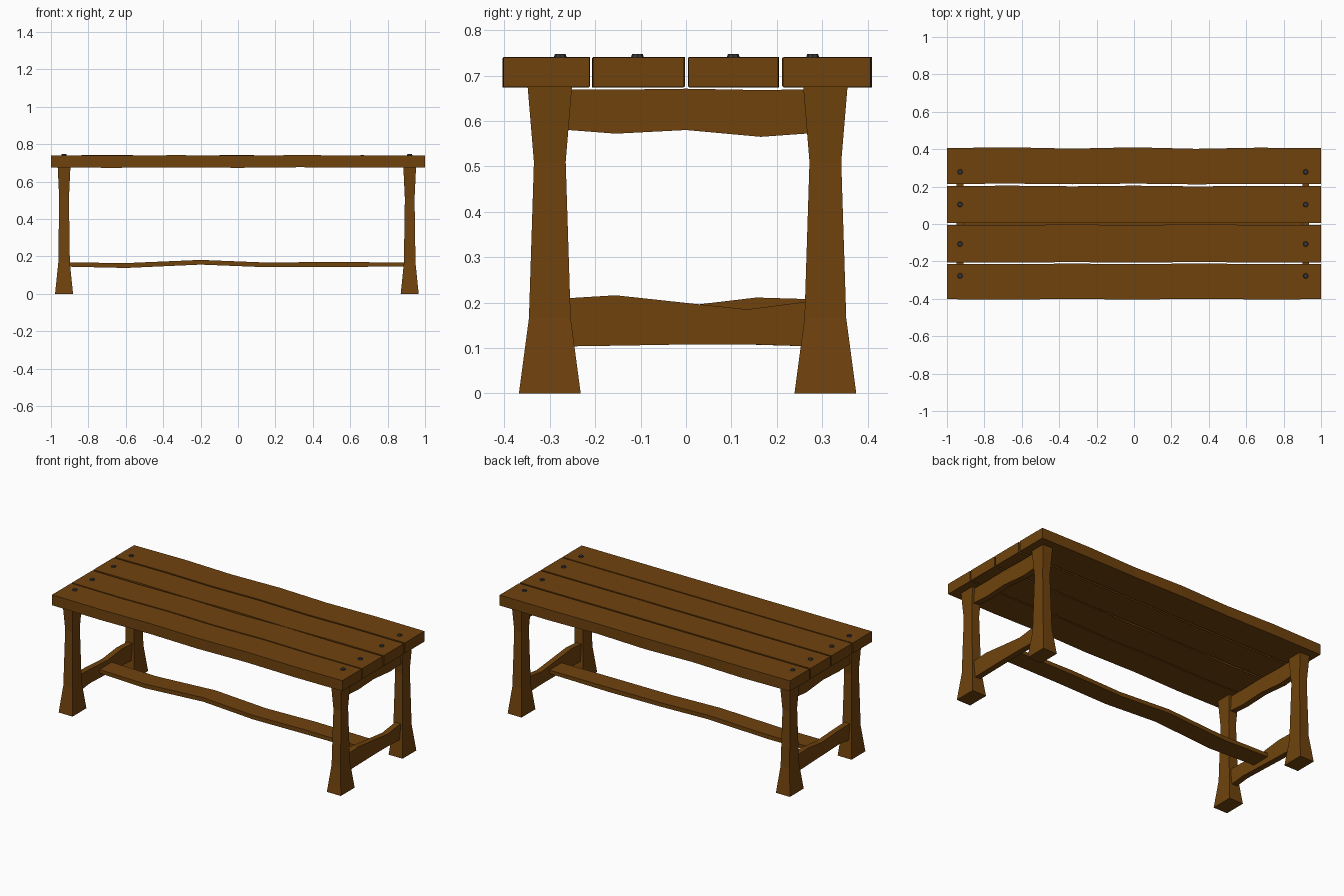
import bpy, bmesh
from mathutils import Vector

if "Cube" in bpy.data.objects:
    bpy.data.objects.remove(bpy.data.objects["Cube"])


def material(name, rgb):
    m = bpy.data.materials.new(name)
    m.diffuse_color = (*rgb, 1)
    m.use_nodes = True
    m.node_tree.nodes["Principled BSDF"].inputs["Base Color"].default_value = m.diffuse_color
    return m


wood = material("brown_wood", (0.16, 0.055, 0.004))
iron = material("dark_iron", (0.035, 0.037, 0.042))


def loft(name, rings, mat):
    """Flat-faced solid through a series of matching cross-sections."""
    bm = bmesh.new()
    loops = [[bm.verts.new(Vector(p)) for p in ring] for ring in rings]
    n = len(loops[0])
    for a, b in zip(loops, loops[1:]):
        for i in range(n):
            j = (i + 1) % n
            bm.faces.new((a[i], a[j], b[j], b[i]))
    bm.faces.new(loops[0])
    bm.faces.new(loops[-1])
    bmesh.ops.recalc_face_normals(bm, faces=bm.faces[:])
    me = bpy.data.meshes.new(name)
    bm.to_mesh(me)
    bm.free()
    me.materials.append(mat)
    ob = bpy.data.objects.new(name, me)
    bpy.context.collection.objects.link(ob)
    return ob


def bar_x(name, stations):
    """Bar along x: stations are (x, y0, y1, z0, z1)."""
    loft(name, [[(x, y0, z0), (x, y1, z0), (x, y1, z1), (x, y0, z1)]
                for x, y0, y1, z0, z1 in stations], wood)


def rail_y(name, cx, stations, half=0.018):
    """Bar along y: stations are (y, z0, z1)."""
    loft(name, [[(cx - half, y, z0), (cx + half, y, z0),
                 (cx + half, y, z1), (cx - half, y, z1)]
                for y, z0, z1 in stations], wood)


# Four top planks with gently uneven long edges
xs = [-1, -0.66, -0.33, 0, 0.33, 0.66, 1]
wave = [0, 0.004, -0.003, 0.004, -0.004, 0.002, 0]
planks = [(-0.402, -0.213, -1), (-0.205, -0.004, -1), (0.006, 0.203, 1), (0.214, 0.406, 1)]
for k, (y0, y1, s) in enumerate(planks):
    bar_x(f"top_plank_{k + 1}",
          [(x, y0 + 0.5 * s * w, y1 + s * w * (1 if k == 3 else 0.5),
            0.675 - 0.4 * w, 0.74 + 0.3 * w * s)
           for x, w in zip(xs, wave)])

# Legs, waisted and flared at the foot: (z, half x, half y)
leg_profile = [(0, 0.048, 0.068), (0.165, 0.031, 0.046),
               (0.51, 0.026, 0.035), (0.678, 0.034, 0.049)]
ends = {"left": -0.93, "right": 0.918}
for side, cx in ends.items():
    for depth, cy in (("front", -0.3), ("back", 0.307)):
        loft(f"{depth}_{side}_leg",
             [[(cx - hx, cy - hy, z), (cx + hx, cy - hy, z),
               (cx + hx, cy + hy, z), (cx - hx, cy + hy, z)]
              for z, hx, hy in leg_profile], wood)
    # Upper rail under the planks
    rail_y(f"{side}_upper_rail", cx,
           [(-0.285, 0.582, 0.670), (-0.155, 0.572, 0.669), (0, 0.580, 0.671),
            (0.165, 0.565, 0.668), (0.29, 0.574, 0.670)])

# Lower rails, each end a little different
rail_y("left_lower_rail", ends["left"],
       [(-0.285, 0.103, 0.208), (-0.155, 0.118, 0.205), (0.02, 0.112, 0.195),
        (0.155, 0.107, 0.211), (0.29, 0.103, 0.207)])
rail_y("right_lower_rail", ends["right"],
       [(-0.285, 0.103, 0.208), (-0.155, 0.105, 0.216), (0.02, 0.108, 0.197),
        (0.135, 0.108, 0.185), (0.29, 0.103, 0.205)])

# Long wavy stretcher between the lower rails
bar_x("stretcher",
      [(-0.915, -0.060, 0.060, 0.145, 0.168), (-0.6, -0.066, 0.056, 0.138, 0.164),
       (-0.2, -0.056, 0.064, 0.156, 0.181), (0.15, -0.064, 0.056, 0.142, 0.167),
       (0.5, -0.058, 0.064, 0.143, 0.170), (0.905, -0.060, 0.060, 0.146, 0.167)])

# Bolt heads, two rows of four
for side, cx in ends.items():
    for k, cy in enumerate((-0.277, -0.107, 0.104, 0.279)):
        bpy.ops.mesh.primitive_cone_add(vertices=8, radius1=0.016, radius2=0.012,
                                        depth=0.012, location=(cx, cy, 0.741))
        bolt = bpy.context.object
        bolt.name = f"{side}_bolt_{k + 1}"
        bolt.data.materials.append(iron)
